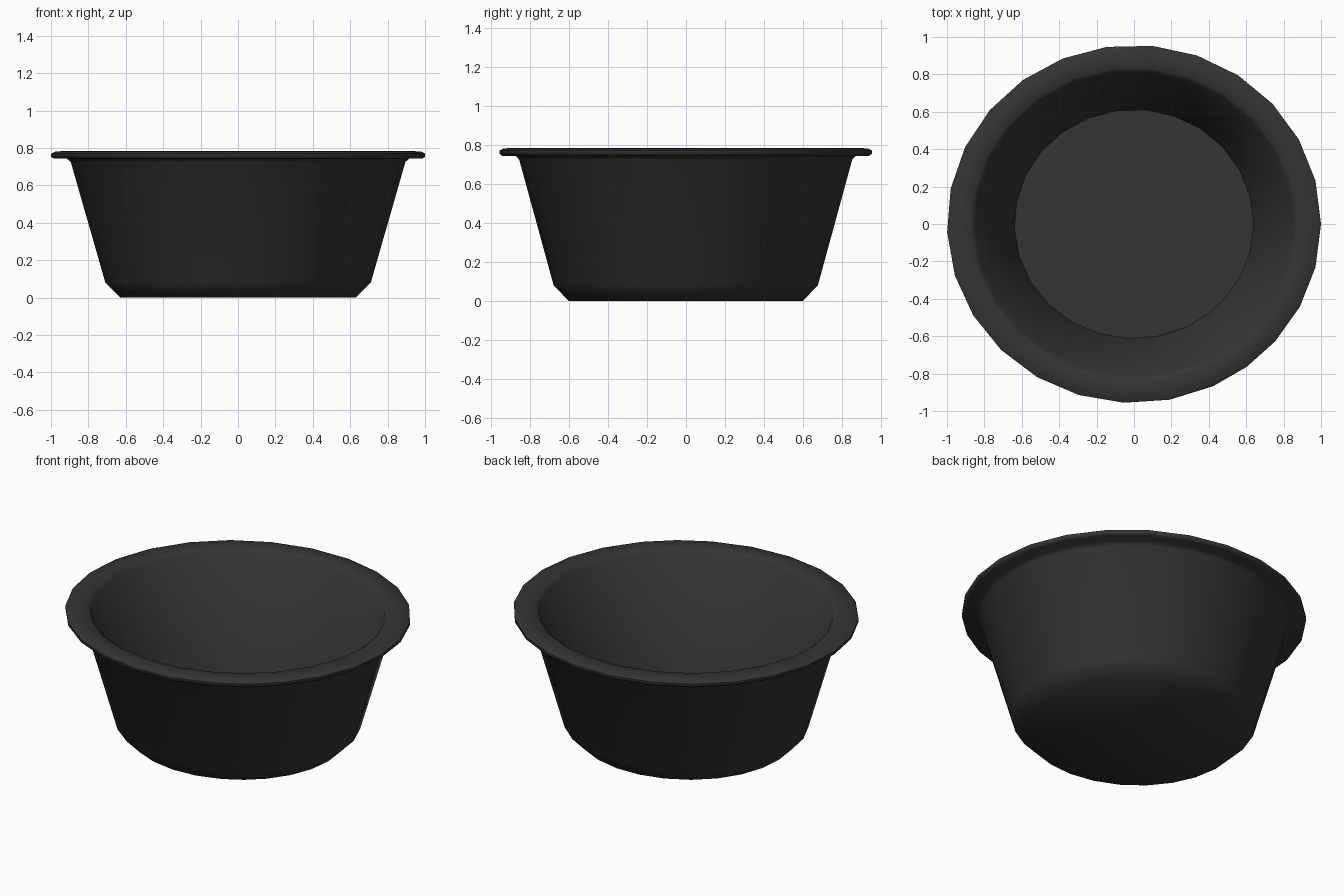
import bpy, bmesh, math

if "Cube" in bpy.data.objects:
    bpy.data.objects.remove(bpy.data.objects["Cube"])

# Slightly oval, 26-sided lathe: rim outline squashed a little in y
SQUASH = 0.957
angles = [i * 14.05 for i in range(22)] + [307, 319, 332.5, 346]
# Closed section (radius, height): outer base, wall, rolled rim, inner wall, floor
profile = [(0.63, 0.0), (0.71, 0.08), (0.895, 0.725), (0.915, 0.743),
           (0.985, 0.743), (1.0, 0.753), (1.0, 0.77), (0.98, 0.78),
           (0.93, 0.784), (0.875, 0.782), (0.852, 0.765), (0.64, 0.045)]

bm = bmesh.new()
rings = [[bm.verts.new((r * math.cos(math.radians(a)),
                        SQUASH * r * math.sin(math.radians(a)), z)) for a in angles]
         for r, z in profile]
n = len(angles)
for low, high in zip(rings, rings[1:]):
    for i in range(n):
        j = (i + 1) % n
        bm.faces.new((low[i], low[j], high[j], high[i]))
# Underside and inner floor
bm.faces.new(rings[0][::-1])
bm.faces.new(rings[-1])
bmesh.ops.recalc_face_normals(bm, faces=bm.faces)

mesh = bpy.data.meshes.new("bowl")
bm.to_mesh(mesh)
bm.free()
bowl = bpy.data.objects.new("bowl", mesh)
bpy.context.collection.objects.link(bowl)

# Dark plastic
mat = bpy.data.materials.new("dark_plastic")
mat.diffuse_color = (0.035, 0.035, 0.035, 1)
mat.use_nodes = True
mat.node_tree.nodes["Principled BSDF"].inputs["Base Color"].default_value = mat.diffuse_color
mesh.materials.append(mat)

bpy.context.view_layer.objects.active = bowl
bowl.select_set(True)
bpy.ops.object.shade_smooth_by_angle(angle=math.radians(60))
